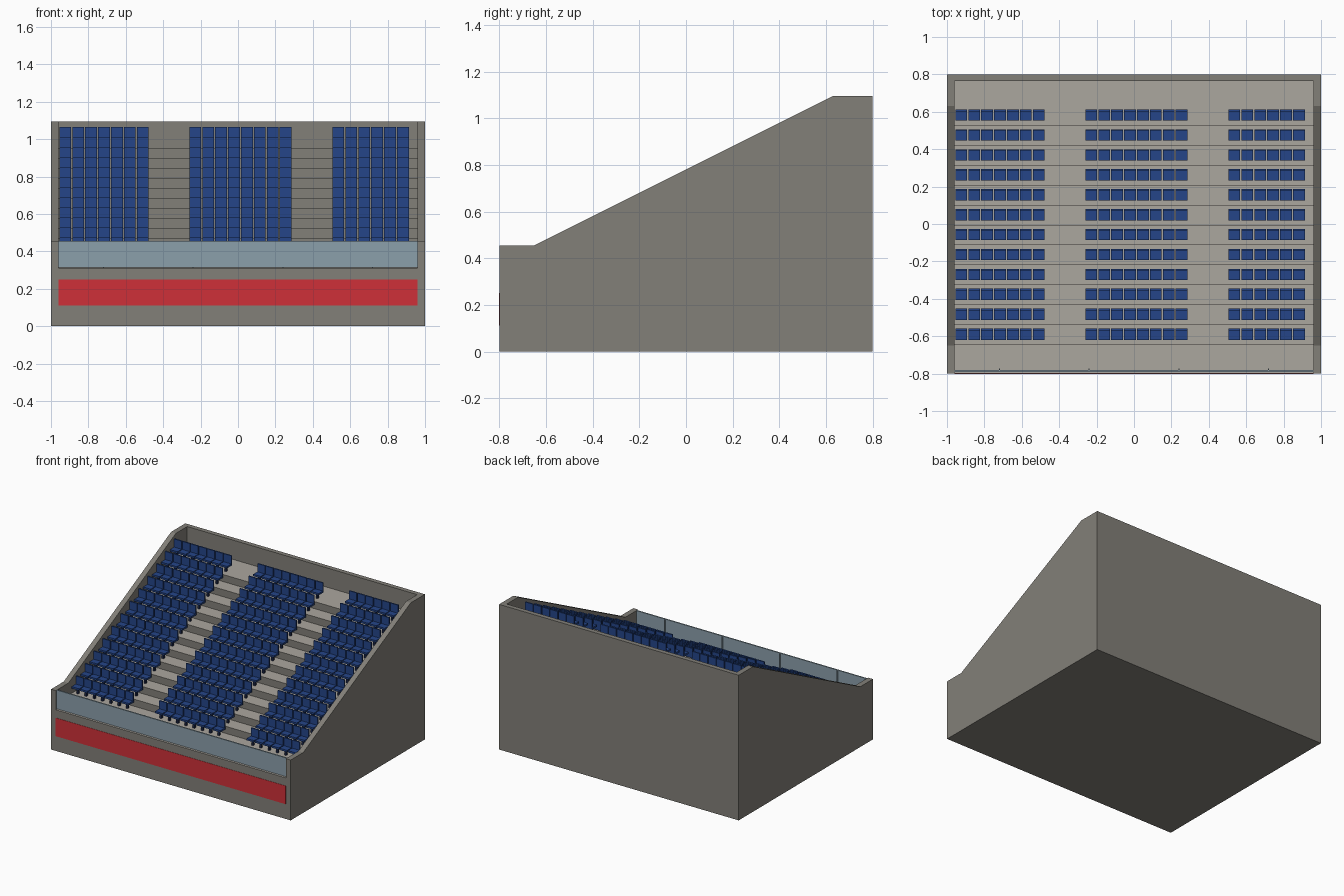
import bpy, bmesh
from mathutils import Matrix, Vector

if "Cube" in bpy.data.objects:
    bpy.data.objects.remove(bpy.data.objects["Cube"])


def material(name, rgb):
    m = bpy.data.materials.new(name)
    m.diffuse_color = (*rgb, 1)
    m.use_nodes = True
    m.node_tree.nodes["Principled BSDF"].inputs["Base Color"].default_value = m.diffuse_color
    return m


WALL = material("concrete grey", (0.225, 0.215, 0.19))
TREAD = material("light concrete", (0.41, 0.385, 0.345))
BLUE = material("seat blue", (0.018, 0.06, 0.25))
DARK = material("dark navy", (0.012, 0.022, 0.07))
RED = material("banner red", (0.62, 0.03, 0.04))
GLASS = material("glass blue grey", (0.26, 0.35, 0.41))


def make_object(name, bm, *mats):
    bmesh.ops.recalc_face_normals(bm, faces=bm.faces)
    me = bpy.data.meshes.new(name)
    bm.to_mesh(me)
    bm.free()
    for m in mats:
        me.materials.append(m)
    ob = bpy.data.objects.new(name, me)
    bpy.context.collection.objects.link(ob)
    return ob


def add_box(bm, lo, hi, mat=0):
    lo, hi = Vector(lo), Vector(hi)
    mx = Matrix.Translation((lo + hi) / 2) @ Matrix.Diagonal((*(hi - lo), 1))
    verts = bmesh.ops.create_cube(bm, size=1, matrix=mx)["verts"]
    for f in {f for v in verts for f in v.link_faces}:
        f.material_index = mat


def box(name, lo, hi, mat):
    bm = bmesh.new()
    add_box(bm, lo, hi)
    return make_object(name, bm, mat)


def extrude_profile(name, yz, half_width, mat):
    bm = bmesh.new()
    f = bm.faces.new([bm.verts.new((-half_width, y, z)) for y, z in yz])
    new = bmesh.ops.extrude_face_region(bm, geom=[f])["geom"]
    bmesh.ops.translate(bm, vec=(2 * half_width, 0, 0),
                        verts=[v for v in new if isinstance(v, bmesh.types.BMVert)])
    return make_object(name, bm, mat)


ROWS, RUN, RISE = 12, 0.1065, 0.0533
Y0, Z0, INNER = -0.646, 0.31, 0.96

# Stand body: side silhouette with the stepped seating bowl cut out of it
stand = extrude_profile("stand_body", [(-0.8, 0), (0.8, 0), (0.8, 1.095), (0.63, 1.095),
                                       (-0.65, 0.455), (-0.8, 0.455)], 1.0, WALL)
steps = [(-0.95, Z0)]
for i in range(ROWS):
    y = Y0 + i * RUN
    steps += [(y, Z0 + i * RISE), (y, Z0 + (i + 1) * RISE)]
steps += [(0.765, Z0 + ROWS * RISE), (0.765, 1.4), (-0.95, 1.4)]
cutter = extrude_profile("bowl_cutter", steps, INNER, WALL)
cut = stand.modifiers.new("bowl", "BOOLEAN")
cut.operation, cut.solver, cut.object = "DIFFERENCE", "EXACT", cutter
bpy.context.view_layer.objects.active = stand
bpy.ops.object.modifier_apply(modifier=cut.name)
bpy.data.objects.remove(cutter)

# Treads are lighter than the walls and risers
stand.data.materials.clear()
stand.data.materials.append(WALL)
stand.data.materials.append(TREAD)
for p in stand.data.polygons:
    is_tread = p.normal.z > 0.99 and p.center.z < 1 and abs(p.center.x) < 0.9
    p.material_index = 1 if is_tread else 0

# Red banner on the front wall
box("front_banner", (-INNER, -0.802, 0.112), (INNER, -0.799, 0.25), RED)

# Glass balustrade with slim posts behind it
box("glass_barrier", (-INNER, -0.79, 0.314), (INNER, -0.78, 0.455), GLASS)
for x in (-0.72, -0.24, 0.24, 0.72):
    box("barrier_post", (x - 0.003, -0.78, Z0), (x + 0.003, -0.772, 0.453), GLASS)

# Seat blocks: one seat repeated across and up the rows
PITCH, W = 0.069, 0.063
for name, x, count in (("left", -0.955, 7), ("centre", -0.26, 8), ("right", 0.505, 6)):
    bm = bmesh.new()
    add_box(bm, (0, 0, 0.04), (W, 0.05, 0.054))                       # cushion
    add_box(bm, (0, 0.05, 0.04), (W, 0.06, 0.115))                    # backrest
    add_box(bm, (0.024, 0.022, 0), (W - 0.024, 0.038, 0.04), 1)       # pedestal
    seats = make_object(name + "_seats", bm, BLUE, DARK)
    seats.location = (x, Y0 + 0.027, Z0 + RISE)
    for n, off in ((count, (PITCH, 0, 0)), (ROWS, (0, RUN, RISE))):
        arr = seats.modifiers.new("repeat", "ARRAY")
        arr.use_relative_offset = False
        arr.use_constant_offset = True
        arr.constant_offset_displace = off
        arr.count = n
